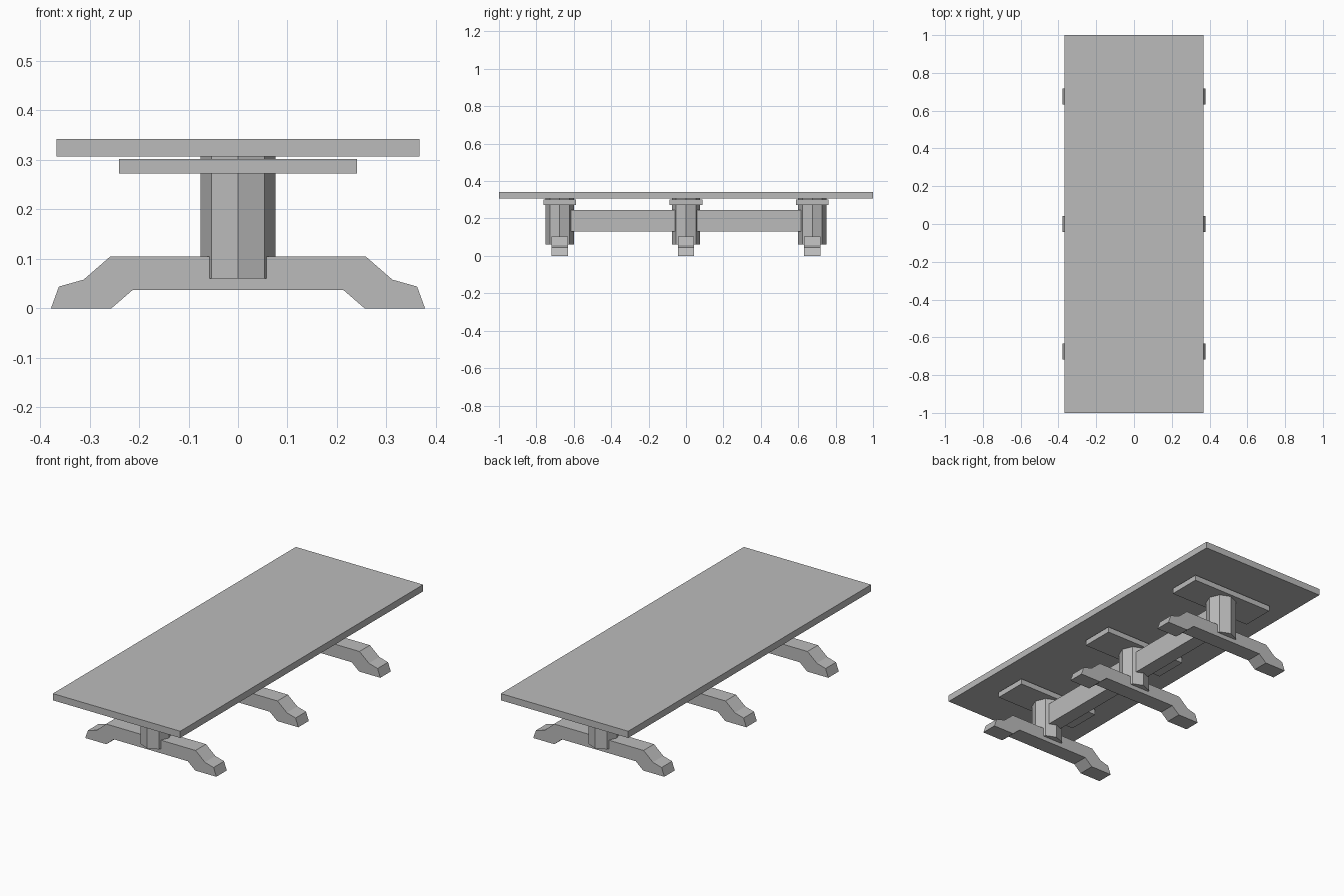
import bpy
import bmesh
from math import cos, sin, pi

cube = bpy.data.objects.get("Cube")
if cube:
    bpy.data.objects.remove(cube, do_unlink=True)

grey = bpy.data.materials.new("plain_grey")
grey.use_nodes = True
colour = (0.5, 0.5, 0.5, 1)
grey.diffuse_color = colour
grey.node_tree.nodes["Principled BSDF"].inputs["Base Color"].default_value = colour


def extrude(name, outline, offset):
    """Flat-sided solid: an outline of 3D points swept along an offset."""
    bm = bmesh.new()
    face = bm.faces.new([bm.verts.new(p) for p in outline])
    swept = bmesh.ops.extrude_face_region(bm, geom=[face])["geom"]
    moved = [g for g in swept if isinstance(g, bmesh.types.BMVert)]
    bmesh.ops.translate(bm, verts=moved, vec=offset)
    bmesh.ops.recalc_face_normals(bm, faces=bm.faces)
    mesh = bpy.data.meshes.new(name)
    bm.to_mesh(mesh)
    bm.free()
    mesh.materials.append(grey)
    obj = bpy.data.objects.new(name, mesh)
    bpy.context.collection.objects.link(obj)
    return obj


def slab(name, half_x, y0, y1, z0, z1):
    outline = [(-half_x, y0, z0), (half_x, y0, z0), (half_x, y1, z0), (-half_x, y1, z0)]
    return extrude(name, outline, (0, 0, z1 - z0))


# Tabletop
slab("tabletop", 0.367, -1, 1, 0.307, 0.342)

# Right half of the foot profile, mirrored for the left half
half_foot = [(0.213, 0.037), (0.256, 0), (0.378, 0), (0.362, 0.044),
             (0.312, 0.058), (0.258, 0.105)]
foot_profile = half_foot + [(-x, z) for x, z in reversed(half_foot)]

# Three trestles: foot, octagonal column and cleat
spacing = 0.675
radius = 0.0755
for label, y in (("front", -spacing), ("middle", 0), ("back", spacing)):
    extrude(label + "_foot", [(x, y - 0.043, z) for x, z in foot_profile], (0, 0.086, 0))
    octagon = [(radius * cos(k * pi / 4), y + radius * sin(k * pi / 4), 0.06) for k in range(8)]
    extrude(label + "_column", octagon, (0, 0, 0.247))
    slab(label + "_cleat", 0.24, y - 0.088, y + 0.088, 0.273, 0.302)

# Stretchers between neighbouring columns
inset = 0.055
slab("front_stretcher", 0.0375, -spacing + inset, -inset, 0.13, 0.245)
slab("back_stretcher", 0.0375, inset, spacing - inset, 0.13, 0.245)
